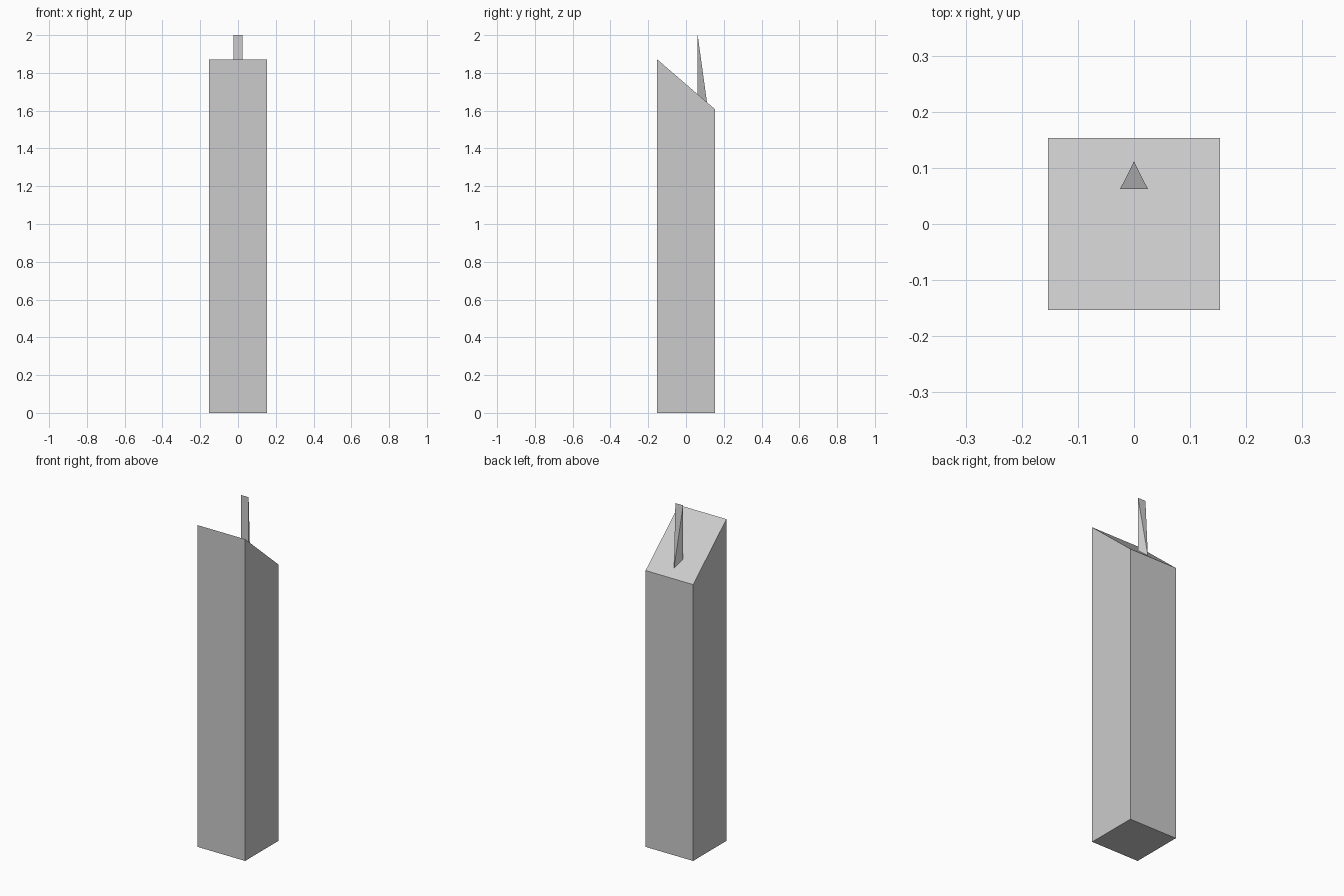
import bpy, bmesh

if "Cube" in bpy.data.objects:
    bpy.data.objects.remove(bpy.data.objects["Cube"])

HALF = 0.153
FRONT_Z, BACK_Z, TIP_Z = 1.872, 1.608, 2.0


def roof_z(y):
    """Height of the sloping roof at depth y."""
    return FRONT_Z + (BACK_Z - FRONT_Z) * (y + HALF) / (2 * HALF)


def make_object(name, bm):
    bmesh.ops.recalc_face_normals(bm, faces=bm.faces)
    mesh = bpy.data.meshes.new(name)
    bm.to_mesh(mesh)
    bm.free()
    obj = bpy.data.objects.new(name, mesh)
    bpy.context.collection.objects.link(obj)
    return obj


# Tower: a square box whose top is slanted down towards the back
bm = bmesh.new()
bmesh.ops.create_cube(bm, size=2 * HALF)
for v in bm.verts:
    v.co.z = roof_z(v.co.y) if v.co.z > 0 else 0.0
make_object("tower_body", bm)

# Spire: upright front face, tapering back to a point on the roof
bm = bmesh.new()
W, FRONT_Y, BACK_Y = 0.025, 0.062, 0.111
left, right, back = [bm.verts.new((x, y, roof_z(y)))
                     for x, y in ((-W, FRONT_Y), (W, FRONT_Y), (0, BACK_Y))]
top_left, top_right = [bm.verts.new((x, FRONT_Y, TIP_Z)) for x in (-W, W)]
for face in ((left, right, top_right, top_left), (left, back, right),
             (left, top_left, back), (right, back, top_right),
             (top_left, top_right, back)):
    bm.faces.new(face)
make_object("roof_spire", bm)
